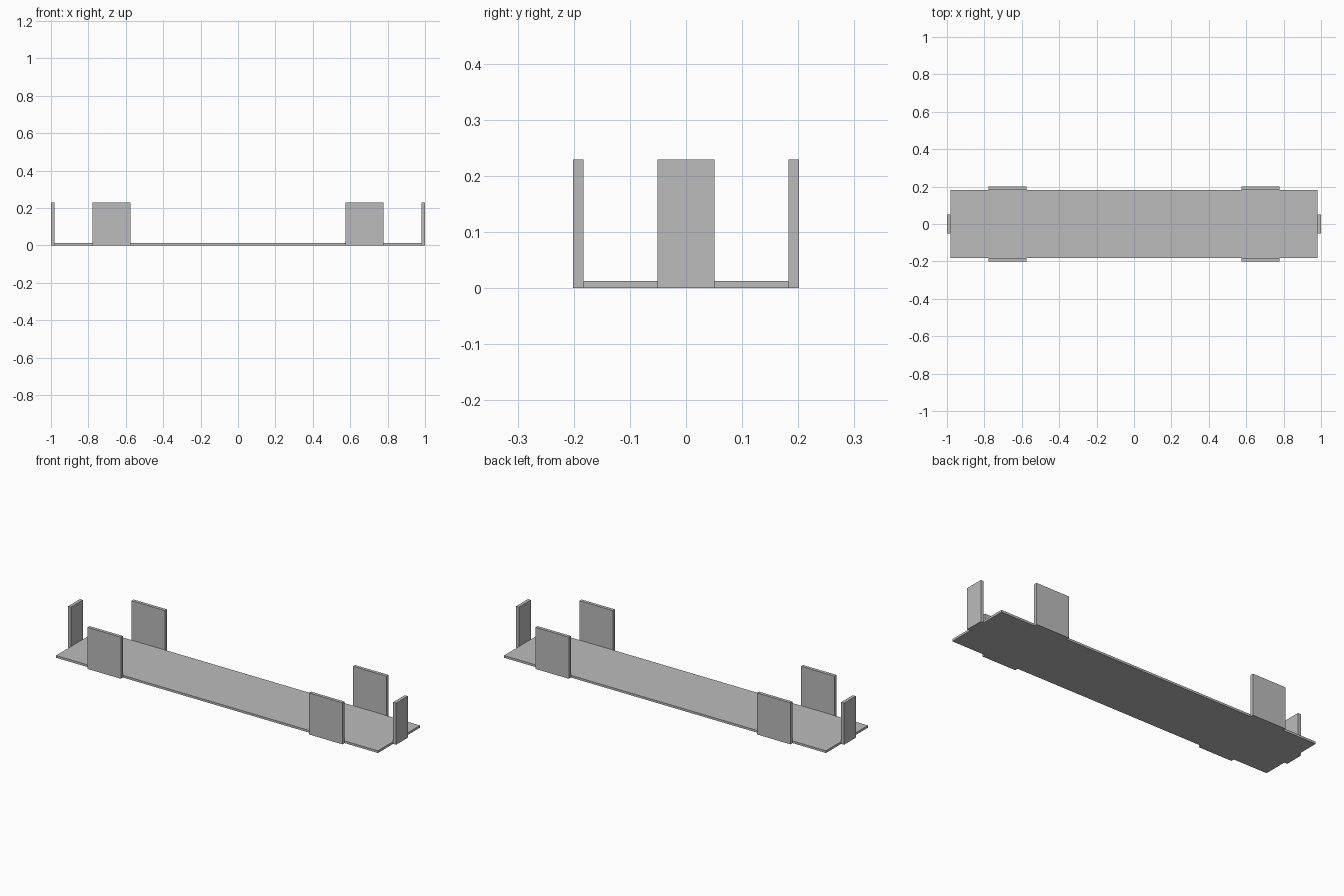
import bpy

if "Cube" in bpy.data.objects:
    bpy.data.objects.remove(bpy.data.objects["Cube"])

# Single matte grey
grey = bpy.data.materials.new("plain grey")
grey.use_nodes = True
colour = (0.5, 0.5, 0.5, 1)
grey.diffuse_color = colour
grey.node_tree.nodes["Principled BSDF"].inputs["Base Color"].default_value = colour

LENGTH, WIDTH = 1.964, 0.366   # base plate
BASE, HEIGHT = 0.012, 0.229    # plate thickness, tab height
WALL = 0.018                   # tab thickness
SIDE_TAB, END_TAB = 0.203, 0.102
TAB_X = 0.676


def box(name, x, y, size):
    """Box standing on the ground."""
    bpy.ops.mesh.primitive_cube_add(size=1, location=(x, y, size[2] / 2))
    part = bpy.context.object
    part.name = name
    part.scale = size
    bpy.ops.object.transform_apply(location=False, rotation=False, scale=True)
    part.data.materials.append(grey)


# Flat base plate
box("base_plate", 0, 0, (LENGTH, WIDTH, BASE))

for side, sx in (("left", 1), ("right", -1)):
    # Narrow upright tab at each end
    box(f"{side}_end_tab", sx * (LENGTH + WALL) / 2, 0, (WALL, END_TAB, HEIGHT))
    # Wide upright tabs along the long edges
    for face, sy in (("front", -1), ("back", 1)):
        box(f"{face}_{side}_tab", sx * TAB_X, sy * (WIDTH + WALL) / 2,
            (SIDE_TAB, WALL, HEIGHT))
